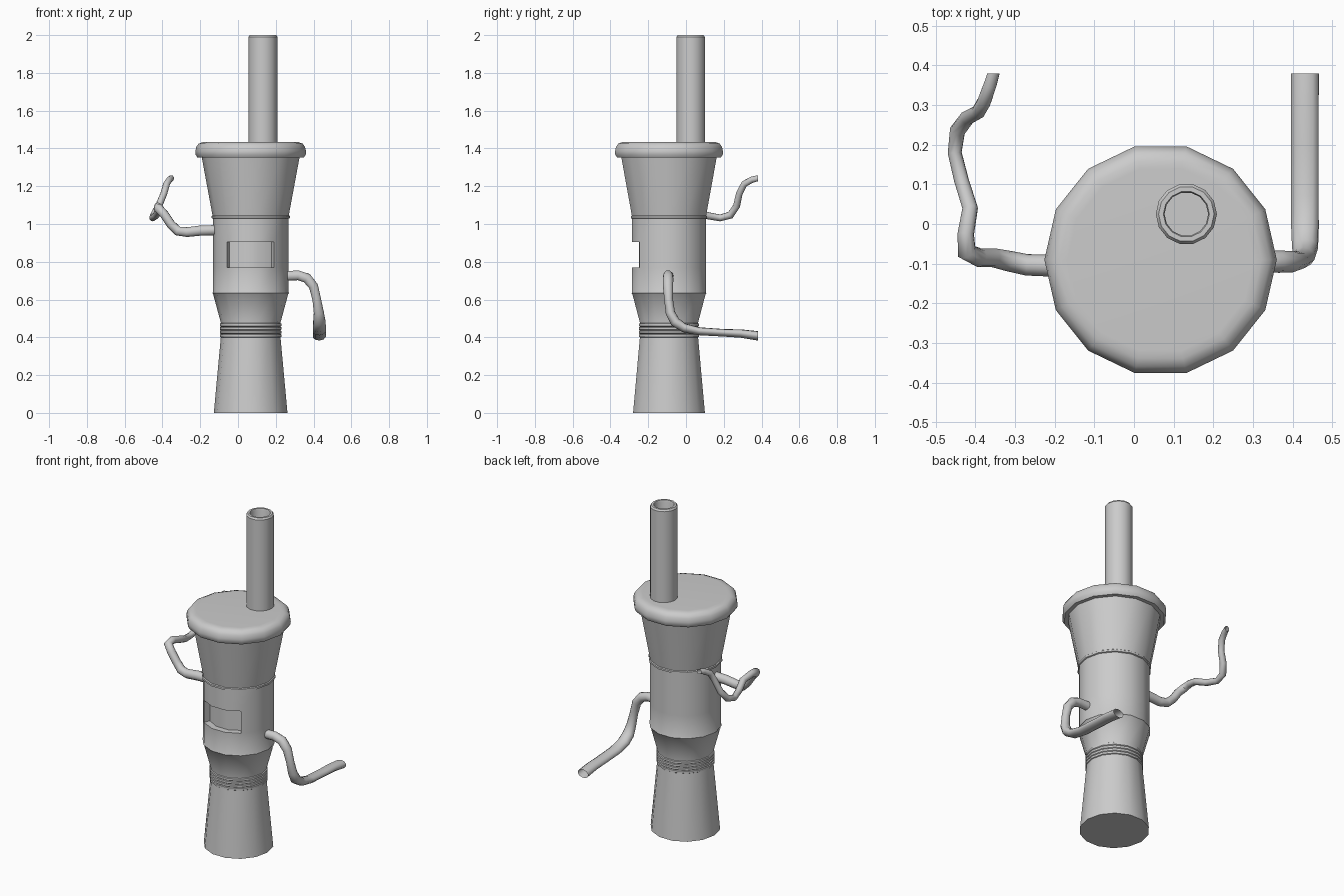
import bpy, bmesh, math
from mathutils import Vector

if "Cube" in bpy.data.objects:
    bpy.data.objects.remove(bpy.data.objects["Cube"])

SIDES = 14
AX, AY = 0.067, -0.09          # axis of the main body


def finish(name, bm, angle=30):
    bmesh.ops.recalc_face_normals(bm, faces=bm.faces)
    me = bpy.data.meshes.new(name)
    bm.to_mesh(me)
    bm.free()
    ob = bpy.data.objects.new(name, me)
    bpy.context.collection.objects.link(ob)
    bpy.ops.object.select_all(action='DESELECT')
    ob.select_set(True)
    bpy.context.view_layer.objects.active = ob
    bpy.ops.object.shade_smooth_by_angle(angle=math.radians(angle))
    return ob


def lathe(profile, cx, cy, n=SIDES):
    """Revolve (radius, z) points, capping both ends; returns bmesh and face rows."""
    bm = bmesh.new()
    rings = [[bm.verts.new((cx + r * math.cos(2 * math.pi * i / n),
                            cy + r * math.sin(2 * math.pi * i / n), z))
              for i in range(n)] for r, z in profile]
    rows = [[bm.faces.new((a[i], a[(i + 1) % n], b[(i + 1) % n], b[i]))
             for i in range(n)] for a, b in zip(rings, rings[1:])]
    bm.faces.new(rings[0][::-1])
    bm.faces.new(rings[-1])
    return bm, rows


def hose(name, path, n=10):
    """Open-ended tube; path rows are x, y, z, side radius, up radius."""
    pts = [Vector(p[:3]) for p in path]
    bm = bmesh.new()
    side, rings = Vector((0, 1, 0)), []
    last = len(pts) - 1
    for k, p in enumerate(path):
        tan = (pts[min(k + 1, last)] - pts[max(k - 1, 0)]).normalized()
        if k == last:
            tan = Vector((0, 1, 0))      # end is cut square to y
        if k:
            side = prev.rotation_difference(tan) @ side
        side = (side - tan * side.dot(tan)).normalized()
        up = tan.cross(side)
        prev = tan
        rings.append([bm.verts.new(pts[k] + side * p[3] * math.cos(a) + up * p[4] * math.sin(a))
                      for a in (2 * math.pi * i / n for i in range(n))])
    for a, b in zip(rings, rings[1:]):
        for i in range(n):
            bm.faces.new((a[i], a[(i + 1) % n], b[(i + 1) % n], b[i]))
    return finish(name, bm, 60)


# Main body: flared foot, ribbed waist, barrel, flared head
profile = [(0.195, 0), (0.158, 0.40)]
for k in range(4):             # waist ribs
    z = 0.40 + k * 0.019
    profile += [(0.163, z + 0.003), (0.163, z + 0.015), (0.158, z + 0.018)]
profile += [(0.158, 0.478), (0.199, 0.63), (0.203, 0.634), (0.2, 0.64)]
window_row = len(profile)
profile += [(0.2, 0.77), (0.2, 0.905), (0.2, 1.028), (0.207, 1.031),
            (0.207, 1.042), (0.202, 1.046), (0.262, 1.37)]
bm, rows = lathe(profile, AX, AY)

# Recessed window: three front facets pushed inward
faces = rows[window_row][9:12]
res = bmesh.ops.extrude_face_region(bm, geom=faces)
for v in [g for g in res['geom'] if isinstance(g, bmesh.types.BMVert)]:
    v.co.y += 0.037
    v.co.x = AX + (v.co.x - AX) * 0.89
bmesh.ops.delete(bm, geom=[f for f in faces if f.is_valid], context='FACES')
finish("body", bm)

# Lid with rounded rim
bm, _ = lathe([(0.24, 1.352), (0.282, 1.352), (0.292, 1.368), (0.293, 1.385),
               (0.288, 1.408), (0.276, 1.425), (0.255, 1.433), (0.235, 1.434)], AX, AY)
finish("lid", bm, 40)

# Hollow chimney pipe
bm, _ = lathe([(0.077, 1.41), (0.077, 1.99), (0.07, 2.0), (0.058, 2.0),
               (0.055, 1.99), (0.055, 1.44)], 0.132, 0.025)
finish("chimney_pipe", bm)

# Right hose: drops down, then runs backwards
hose("right_hose", [
    (0.24, -0.09, 0.725, 0.025, 0.027), (0.32, -0.095, 0.728, 0.026, 0.027),
    (0.365, -0.095, 0.713, 0.028, 0.028), (0.40, -0.095, 0.67, 0.027, 0.026),
    (0.417, -0.092, 0.60, 0.023, 0.024), (0.428, -0.083, 0.53, 0.025, 0.028),
    (0.431, -0.058, 0.482, 0.027, 0.034), (0.431, -0.01, 0.45, 0.024, 0.036),
    (0.431, 0.07, 0.432, 0.021, 0.036), (0.431, 0.20, 0.424, 0.02, 0.036),
    (0.431, 0.29, 0.42, 0.022, 0.036), (0.431, 0.38, 0.408, 0.025, 0.036)])

# Left hose: winds out, back and upward while thinning
hose("left_hose", [p + (r, r) for p, r in (
    ((-0.10, -0.105, 0.968), 0.028), ((-0.20, -0.105, 0.965), 0.028),
    ((-0.27, -0.103, 0.957), 0.027), ((-0.318, -0.093, 0.963), 0.026),
    ((-0.355, -0.085, 0.998), 0.024), ((-0.39, -0.085, 1.05), 0.024),
    ((-0.422, -0.07, 1.085), 0.025), ((-0.424, -0.025, 1.093), 0.021),
    ((-0.413, 0.04, 1.075), 0.02), ((-0.435, 0.11, 1.045), 0.019),
    ((-0.452, 0.18, 1.032), 0.018), ((-0.445, 0.235, 1.047), 0.02),
    ((-0.42, 0.268, 1.095), 0.019), ((-0.393, 0.282, 1.16), 0.018),
    ((-0.378, 0.308, 1.212), 0.018), ((-0.363, 0.35, 1.235), 0.017),
    ((-0.354, 0.38, 1.242), 0.016))])
